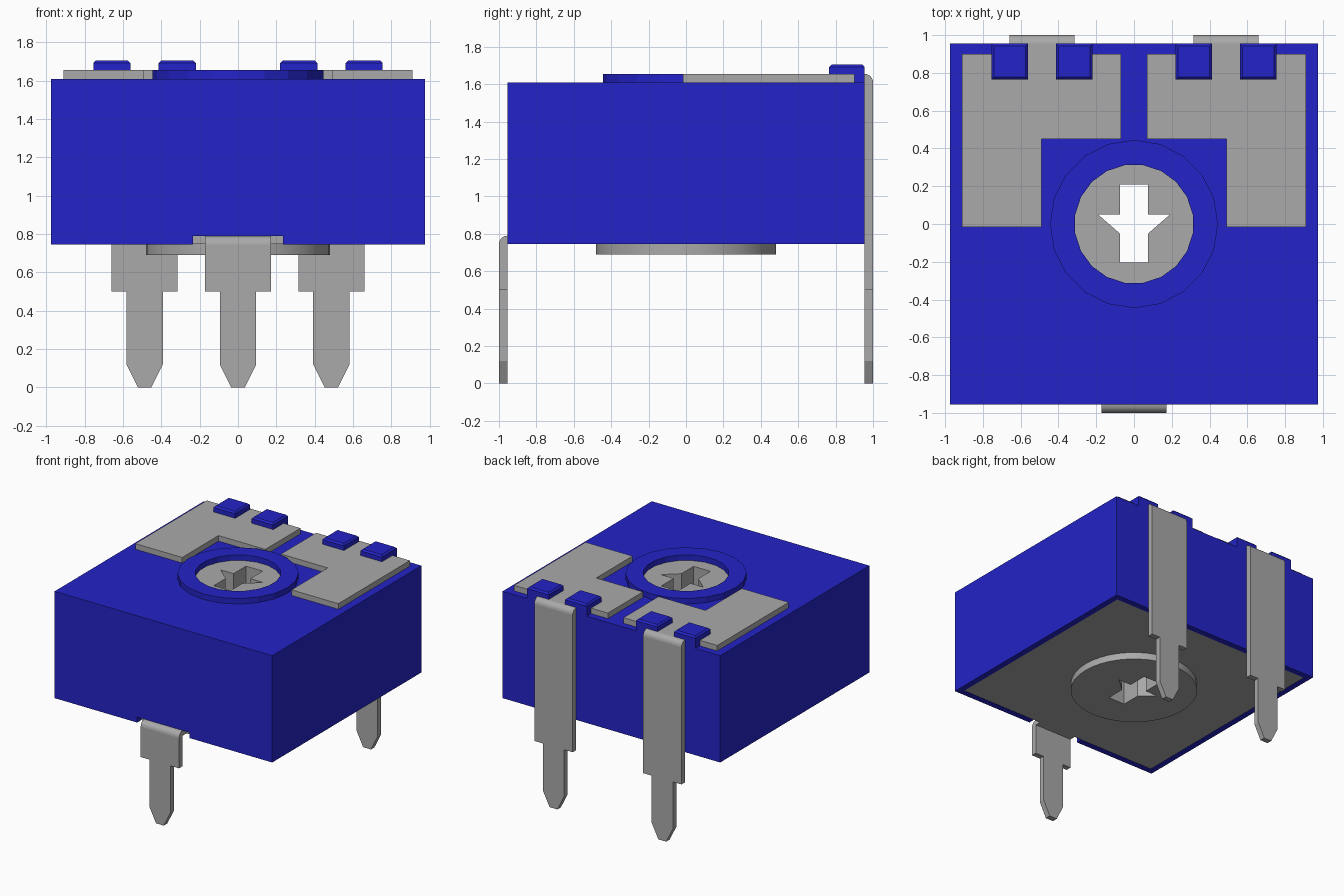
import bpy, bmesh, math

cube = bpy.data.objects.get("Cube")
if cube:
    bpy.data.objects.remove(cube, do_unlink=True)


def material(name, rgb):
    m = bpy.data.materials.new(name)
    m.use_nodes = True
    m.diffuse_color = (*rgb, 1)
    m.node_tree.nodes["Principled BSDF"].inputs["Base Color"].default_value = (*rgb, 1)
    return m


BLUE = material("blue plastic", (0.017, 0.017, 0.58))
GREY = material("grey metal", (0.40, 0.40, 0.40))


def rect(x0, y0, x1, y1):
    return [(x0, y0), (x1, y0), (x1, y1), (x0, y1)]


def circle(r, n, offset=0.0):
    return [(r * math.cos(math.tau * i / n + offset),
             r * math.sin(math.tau * i / n + offset)) for i in range(n)]


def prism(name, loops, lo, hi, mat, axis="z", smooth=False, chamfer=0.0):
    """Extrude flat outlines (the first is the border, the rest are holes) along an axis."""
    cu = bpy.data.curves.new(name + "_outline", "CURVE")
    cu.dimensions = "2D"
    cu.fill_mode = "BOTH"
    cu.extrude = (hi - lo) / 2
    for pts in loops:
        sp = cu.splines.new("POLY")
        sp.points.add(len(pts) - 1)
        for p, (a, b) in zip(sp.points, pts):
            p.co = (a, b, 0, 1)
        sp.use_cyclic_u = True
    tmp = bpy.data.objects.new(name + "_outline", cu)
    me = bpy.data.meshes.new_from_object(tmp)
    bpy.data.objects.remove(tmp)
    bpy.data.curves.remove(cu)
    me.name = name

    bm = bmesh.new()
    bm.from_mesh(me)
    bmesh.ops.remove_doubles(bm, verts=bm.verts[:], dist=1e-4)
    bmesh.ops.dissolve_limit(bm, angle_limit=math.radians(1),
                             verts=bm.verts[:], edges=bm.edges[:])
    for v in bm.verts:
        a, b, c = v.co
        c += (lo + hi) / 2
        v.co = {"z": (a, b, c), "y": (a, c, b), "x": (c, a, b)}[axis]
    bmesh.ops.recalc_face_normals(bm, faces=bm.faces[:])
    if chamfer:
        top = [e for e in bm.edges if all(v.co.z > hi - 1e-4 for v in e.verts)]
        bmesh.ops.bevel(bm, geom=top, offset=chamfer, segments=1, affect="EDGES")
    for f in bm.faces:
        f.smooth = False
        f.material_index = 0
    bm.to_mesh(me)
    bm.free()
    me.materials.clear()
    me.materials.append(mat)
    ob = bpy.data.objects.new(name, me)
    bpy.context.collection.objects.link(ob)
    if smooth:
        bpy.ops.object.select_all(action="DESELECT")
        ob.select_set(True)
        bpy.context.view_layer.objects.active = ob
        bpy.ops.object.shade_smooth_by_angle(angle=math.radians(35))
    return ob


def cut(ob, cutters):
    """Subtract each cutter, bake the result and remove the cutters."""
    for c in cutters:
        mod = ob.modifiers.new("cut", "BOOLEAN")
        mod.operation = "DIFFERENCE"
        mod.solver = "EXACT"
        mod.object = c
    dg = bpy.context.evaluated_depsgraph_get()
    me = bpy.data.meshes.new_from_object(ob.evaluated_get(dg))
    ob.modifiers.clear()
    ob.data = me
    for c in cutters:
        bpy.data.objects.remove(c, do_unlink=True)


def pin(name, x, side, top):
    """Stepped, pointed pin on the front (side -1) or back (side 1), with a rounded bend on top."""
    half = [(0.035, 0), (0.095, 0.12), (0.095, 0.5), (0.172, 0.5), (0.172, top)]
    outline = [(x + w, z) for w, z in half] + [(x - w, z) for w, z in reversed(half)]
    y0, y1 = sorted((side * 0.955, side * 1.0))
    prism(name, [outline], y0, y1, GREY, "y")
    arc = [(side * (0.955 + 0.045 * math.cos(t)), top + 0.045 * math.sin(t))
           for t in (math.pi / 2 * i / 6 for i in range(7))]
    prism(name + "_bend", [[(side * 0.955, top)] + arc], x - 0.172, x + 0.172,
          GREY, "x", smooth=True)


# Housing with an open bore, a recessed underside and a front notch
BORE = circle(0.315, 20, math.radians(9))
body = prism("housing", [rect(-0.975, -0.955, 0.975, 0.955)], 0.745, 1.61, BLUE)
cut(body, [
    prism("bore_cutter", [BORE], 0.5, 1.9, BLUE),
    prism("recess_cutter", [rect(-0.925, -0.905, 0.925, 0.905)], 0.6, 0.79, BLUE),
    prism("notch_cutter", [rect(-0.235, -1.1, 0.235, -0.85)], 0.65, 0.79, BLUE),
])

# Raised collar around the adjuster
prism("collar", [circle(0.445, 20), BORE], 1.61, 1.655, BLUE)

# Rotor with an arrow-cross slot running right through it
slot_half = [(0.075, 0.21), (0.075, 0.05), (0.19, 0.05), (0.075, -0.05), (0.075, -0.205)]
SLOT = slot_half + [(-x, y) for x, y in reversed(slot_half)]
prism("rotor", [BORE, SLOT], 0.72, 1.61, GREY)
prism("rotor_base", [circle(0.48, 40), SLOT], 0.69, 0.75, GREY, smooth=True)

# Bottom contact plate with the tab that feeds the front pin
plate = [(-0.925, 0.905), (-0.925, -0.905), (-0.172, -0.905), (-0.172, -0.955),
         (0.172, -0.955), (0.172, -0.905), (0.925, -0.905), (0.925, 0.905)]
prism("bottom_plate", [plate, BORE], 0.747, 0.79, GREY)
pin("front_pin", 0, -1, 0.745)

# Top contact plates, their pins and the clips holding them, on both sides
for s, side in ((1, "left"), (-1, "right")):
    shape = [(0.07, 0.45), (0.49, 0.45), (0.49, -0.015), (0.91, -0.015), (0.91, 0.90),
             (0.66, 0.90), (0.66, 0.955), (0.315, 0.955), (0.315, 0.90), (0.07, 0.90)]
    prism(side + "_top_plate", [[(s * x, y) for x, y in shape]], 1.61, 1.655, GREY)
    pin(side + "_back_pin", s * 0.4875, 1, 1.61)
    for part, x in (("inner", 0.317), ("outer", 0.658)):
        prism(f"{side}_{part}_clip", [rect(s * x - 0.097, 0.765, s * x + 0.097, 0.955)],
              1.61, 1.705, BLUE, chamfer=0.013)
